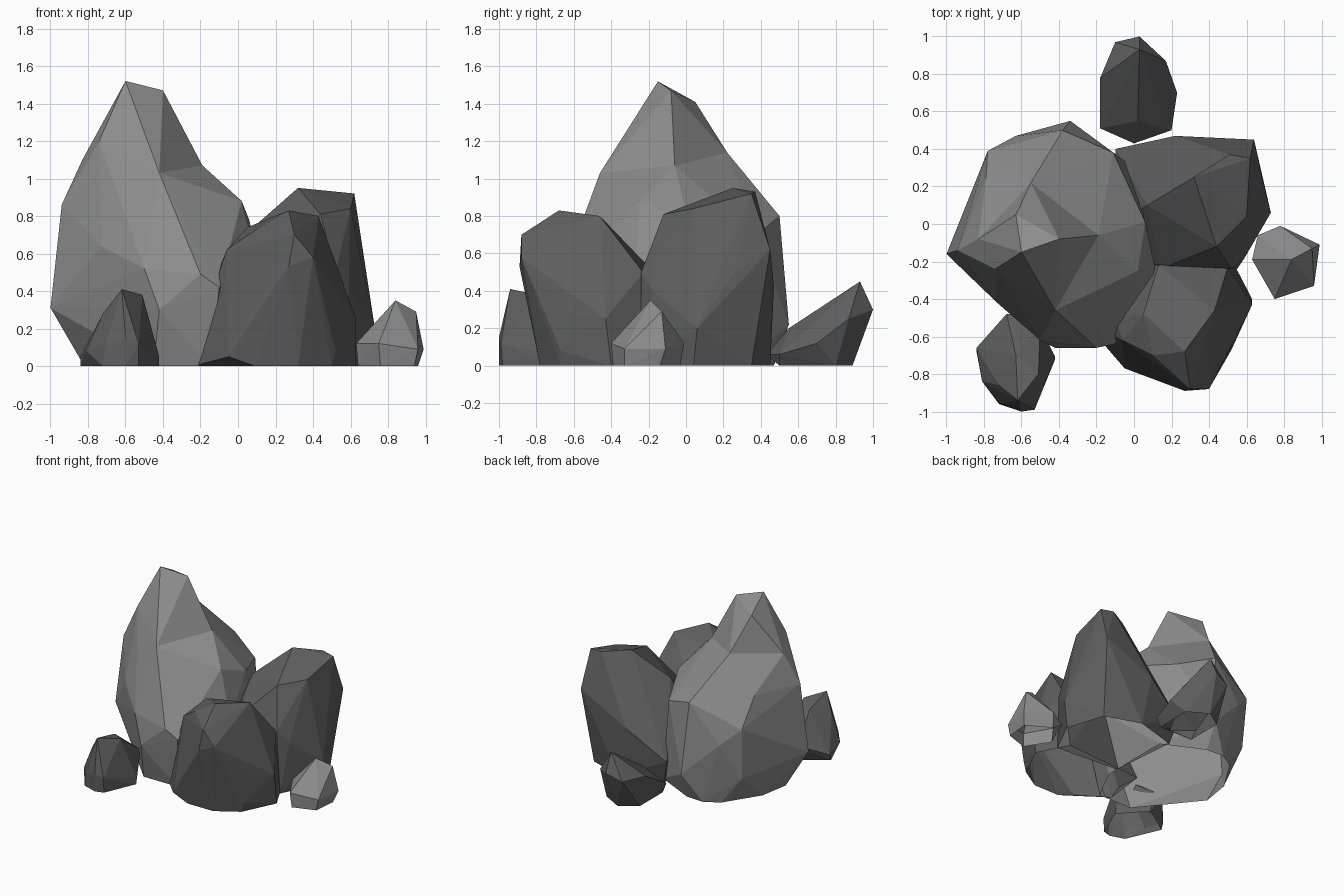
import bpy, bmesh


def material(name, v):
    m = bpy.data.materials.new(name)
    m.diffuse_color = (v, v, v, 1)
    return m


light = material("light grey stone", 0.27)
dark = material("dark grey stone", 0.115)


def hull(bm, pts, hidden=None):
    """Add one faceted boulder, open underneath; drop faces that are hidden."""
    part = bmesh.new()
    for p in pts:
        part.verts.new(p)
    bmesh.ops.convex_hull(part, input=part.verts[:])
    loose = [v for v in part.verts if not v.link_faces]
    bmesh.ops.delete(part, geom=loose, context='VERTS')
    bmesh.ops.recalc_face_normals(part, faces=part.faces[:])
    gone = [f for f in part.faces if all(v.co.z < 0.001 for v in f.verts)
            or (hidden and hidden(f))]
    bmesh.ops.delete(part, geom=gone, context='FACES')
    me = bpy.data.meshes.new("part")
    part.to_mesh(me)
    part.free()
    bm.from_mesh(me)
    bpy.data.meshes.remove(me)


def rock(name, mat, *hulls):
    bm = bmesh.new()
    for h in hulls:
        hull(bm, *h)
    me = bpy.data.meshes.new(name)
    bm.to_mesh(me)
    bm.free()
    me.materials.append(mat)
    ob = bpy.data.objects.new(name, me)
    bpy.context.collection.objects.link(ob)
    return ob


# Tall boulder: broad body plus a tapering peak sharing the shoulder points
shoulder = [(-.42, -.46, 1.03), (-.19, -.06, 1.07), (-.55, .22, 1.14),
            (-.83, -.08, 1.1), (-.74, -.24, 1.2)]
body = shoulder + [
    (-1, -.16, .31), (-.94, -.14, .86), (-.73, -.42, .64), (-.5, -.62, .52),
    (-.33, -.54, .81), (-.2, -.66, .49), (-.1, -.64, .42), (-.42, -.66, .3),
    (.02, -.25, .88), (.12, -.27, .5), (.06, .01, .78), (-.11, .38, .7),
    (-.38, .5, .8), (-.34, .55, .22), (-.63, .47, .5), (-.78, .39, .64),
    (-.76, .36, .22), (-.79, .24, .87),
    (-.82, -.12, 0), (-.78, .12, 0), (-.6, .4, 0), (-.48, .47, 0), (-.33, .46, 0),
    (0, .3, 0), (0, -.3, 0), (-.15, -.58, 0), (-.45, -.58, 0)]
peak = shoulder + [(-.6, -.15, 1.52), (-.4, -.08, 1.47), (-.63, .05, 1.41),
                   (-.5, -.08, .8)]
rock("tall_boulder", light,
     (body, lambda f: all(v.co.z > 1.0 for v in f.verts)),
     (peak, lambda f: any(v.co.z < 0.82 for v in f.verts)))

# Front boulder
rock("front_boulder", dark, ([
    (-.25, -.48, .06), (-.05, -.77, .05), (.09, -.78, 0), (.32, -.78, .2),
    (-.12, -.57, .33), (.27, -.89, .53), (.40, -.88, .58), (.3, -.88, .70),
    (.27, -.68, .83), (.43, -.46, .80), (.1, -.70, .73), (.05, -.48, .74),
    (-.1, -.5, .52), (-.06, -.62, .62), (.55, -.6, .27), (.63, -.43, .25),
    (.5, -.23, .5), (.13, -.22, .55), (.63, -.4, 0), (.5, -.15, 0),
    (-.2, -.2, 0), (-.24, -.55, 0), (.32, -.78, 0), (.52, -.67, .08),
    (.5, -.67, 0)],))

# Back right boulder
rock("back_boulder", dark, ([
    (.32, .25, .95), (.62, .35, .92), (.51, .37, .93), (.6, .04, .84),
    (.44, -.12, .81), (.07, .1, .73), (.64, .45, .62), (.68, .26, .5),
    (.73, .06, .2), (.69, .12, .42), (.59, -.18, .4), (.52, -.24, .5),
    (.14, -.24, .5), (.22, .47, .42), (-.1, .4, .2), (-.08, 0, .4),
    (-.05, .35, 0), (.3, .45, 0), (.59, .35, 0), (.69, .04, 0),
    (.55, -.24, 0), (0, -.2, 0)],))

# Small stones around the base
rock("rear_stone", dark, ([
    (.03, .93, .45), (.03, 1, .3), (-.1, .97, .25), (.17, .87, .25),
    (.23, .7, .12), (.2, .5, .06), (.02, .55, .2), (0, .43, .06),
    (-.18, .51, .09), (-.18, .78, .25), (-.14, .5, 0), (.16, .5, 0),
    (.16, .8, 0), (0, .89, 0), (-.14, .8, 0)],))
rock("left_stone", dark, ([
    (-.62, -.94, .41), (-.51, -.80, .38), (-.63, -.70, .35), (-.72, -.86, .28),
    (-.84, -.66, .05), (-.81, -.84, .08), (-.71, -.96, .1), (-.60, -1, .15),
    (-.53, -.99, .12), (-.42, -.71, .05), (-.5, -.55, .2), (-.59, -.48, .15),
    (-.68, -.48, .15), (-.84, -.68, 0), (-.72, -.96, 0), (-.6, -1, 0),
    (-.53, -.98, 0), (-.42, -.72, 0), (-.6, -.52, 0)],))
rock("right_stone", light, ([
    (.84, -.19, .35), (.95, -.13, .29), (.78, -.01, .12), (.99, -.11, .09),
    (.96, -.33, .09), (.75, -.4, .12), (.63, -.19, .12), (.66, -.06, .08),
    (.96, -.14, 0), (.94, -.33, 0), (.76, -.39, 0), (.64, -.2, 0), (.77, -.03, 0)],))
